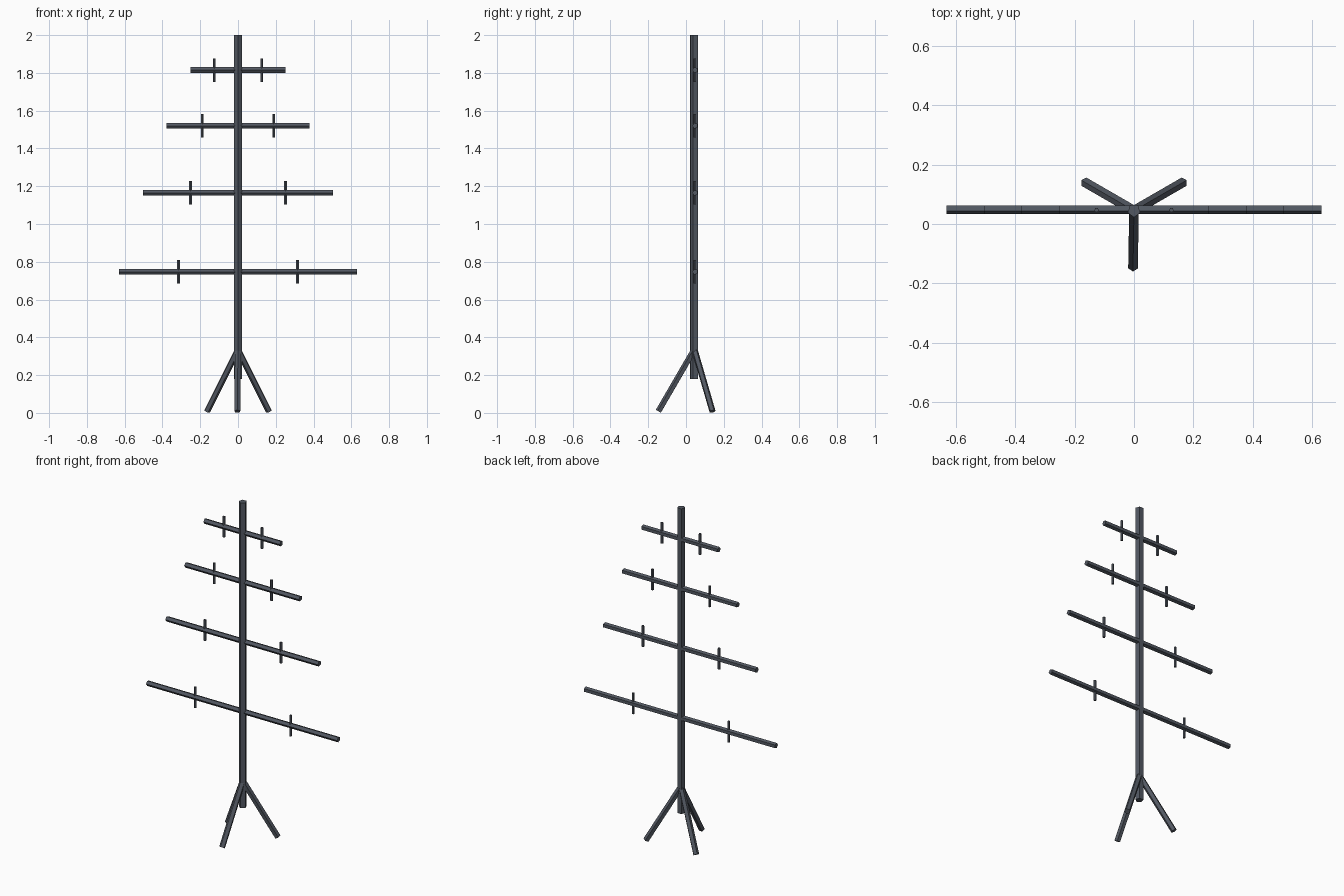
import bpy, math
from mathutils import Vector, Matrix

if "Cube" in bpy.data.objects:
    bpy.data.objects.remove(bpy.data.objects["Cube"])

Y = 0.045  # depth of the pole axis
mat = bpy.data.materials.new("dark_metal")
mat.diffuse_color = (0.085, 0.098, 0.122, 1)
mat.use_nodes = True
mat.node_tree.nodes["Principled BSDF"].inputs["Base Color"].default_value = mat.diffuse_color


def rod(name, a, b, r, ridge=(0, -1, 0)):
    """Five-sided rod from a to b with one edge turned towards ridge."""
    a, b = Vector(a), Vector(b)
    z = (b - a).normalized()
    y = Vector(ridge)
    y = (y - z * y.dot(z)).normalized()
    rot = Matrix((y.cross(z), y, z)).transposed()
    bpy.ops.mesh.primitive_cylinder_add(vertices=5, radius=r, depth=(b - a).length)
    o = bpy.context.object
    o.name = name
    o.matrix_world = Matrix.Translation((a + b) / 2) @ rot.to_4x4()
    o.data.materials.append(mat)
    return o


# upright pole
rod("pole", (0, Y, 0.18), (0, Y, 2.0), 0.0225)

# cross arms, each with two upright pegs
for i, (z, half) in enumerate([(0.747, 0.63), (1.165, 0.503), (1.52, 0.378), (1.815, 0.252)]):
    rod(f"arm_{i}", (-half, Y + 0.004, z), (half, Y + 0.004, z), 0.0158)
    for side, s in (("left", -1), ("right", 1)):
        x = s * half / 2
        rod(f"peg_{side}_{i}", (x, Y + 0.002, z - 0.062), (x, Y + 0.002, z + 0.062), 0.008)

# tripod legs
for i, deg in enumerate((-91, 30, 150)):
    t = math.radians(deg)
    out = Vector((math.cos(t), math.sin(t), 0))
    foot = Vector((0, Y, 0.008)) + out * 0.19
    rod(f"leg_{i}", foot, (0, Y, 0.335), 0.017, out)
